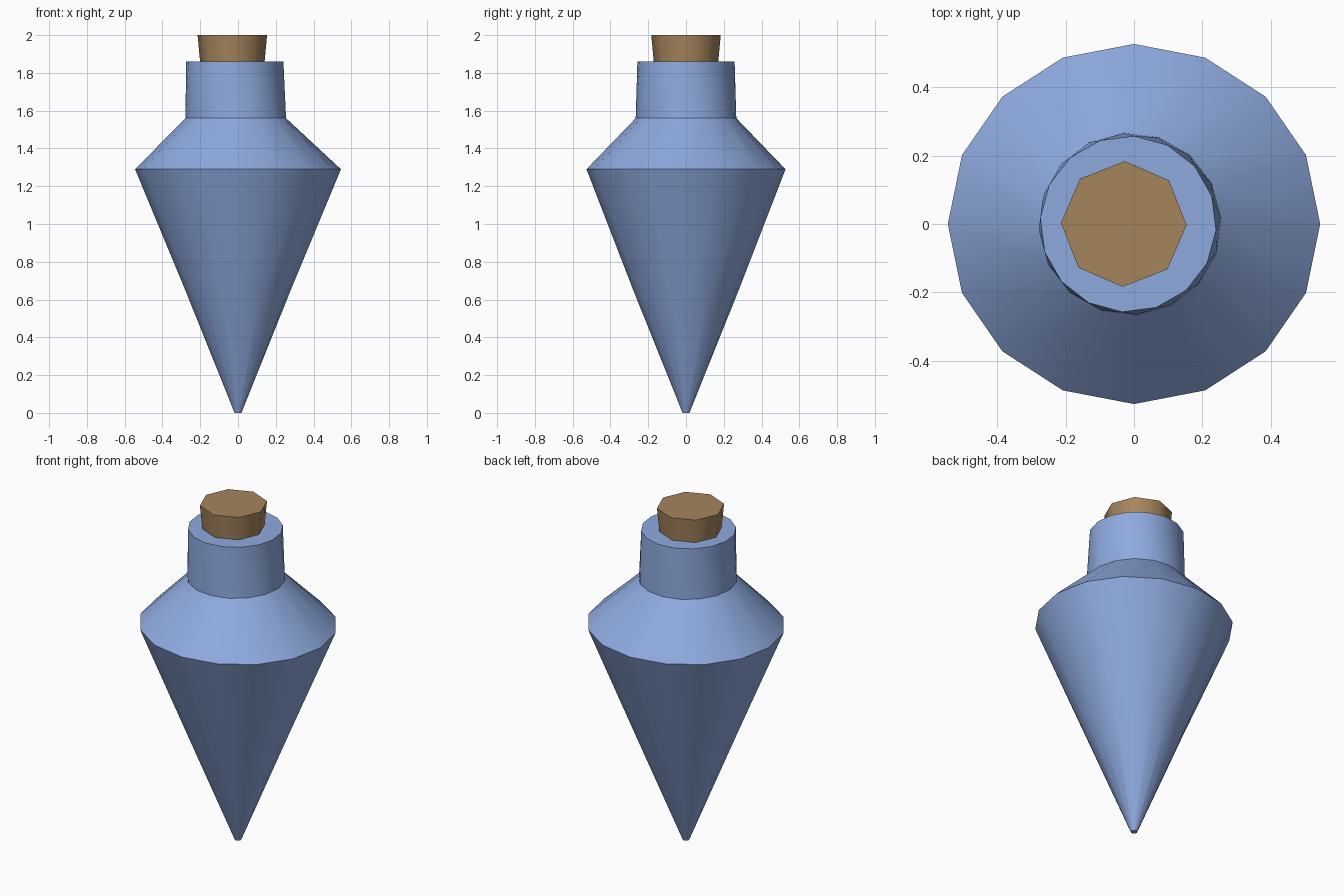
import bpy, bmesh
from math import sin, cos, pi, radians

cube = bpy.data.objects.get("Cube")
if cube:
    bpy.data.objects.remove(cube, do_unlink=True)


def make_material(name, rgb):
    mat = bpy.data.materials.new(name)
    mat.use_nodes = True
    mat.diffuse_color = (*rgb, 1)
    mat.node_tree.nodes["Principled BSDF"].inputs["Base Color"].default_value = (*rgb, 1)
    return mat


def loft(name, rings, sides, mat, smooth_angle):
    """Closed solid through rings of (z, centre x, radius x, radius y, turn)."""
    bm = bmesh.new()
    loops = []
    for z, cx, rx, ry, turn in rings:
        angles = [2 * pi * i / sides + radians(turn) for i in range(sides)]
        loops.append([bm.verts.new((cx + rx * cos(a), ry * sin(a), z)) for a in angles])
    for low, high in zip(loops, loops[1:]):
        for i in range(sides):
            j = (i + 1) % sides
            bm.faces.new((low[i], low[j], high[j], high[i]))
    bm.faces.new(loops[0][::-1])
    bm.faces.new(loops[-1])
    mesh = bpy.data.meshes.new(name)
    bm.to_mesh(mesh)
    bm.free()
    mesh.materials.append(mat)
    obj = bpy.data.objects.new(name, mesh)
    bpy.context.collection.objects.link(obj)
    bpy.ops.object.select_all(action='DESELECT')
    obj.select_set(True)
    bpy.context.view_layer.objects.active = obj
    bpy.ops.object.shade_smooth_by_angle(angle=radians(smooth_angle))
    return obj


blue = make_material("blue glass", (0.27, 0.40, 0.73))
brown = make_material("cork brown", (0.38, 0.235, 0.11))

# Pointed body, sloping shoulder and slightly twisted neck
loft("bottle", [
    (0.00, 0.0, 0.018, 0.018, 4),
    (0.65, 0.0, 0.28, 0.28, 4),
    (1.29, 0.0, 0.545, 0.527, 0),
    (1.56, -0.012, 0.267, 0.267, 4),
    (1.86, -0.017, 0.258, 0.258, -4),
], 16, blue, 40)

# Tapered stopper
loft("cork", [
    (1.82, -0.03, 0.167, 0.167, -1),
    (2.00, -0.03, 0.184, 0.184, -1),
], 8, brown, 60)
